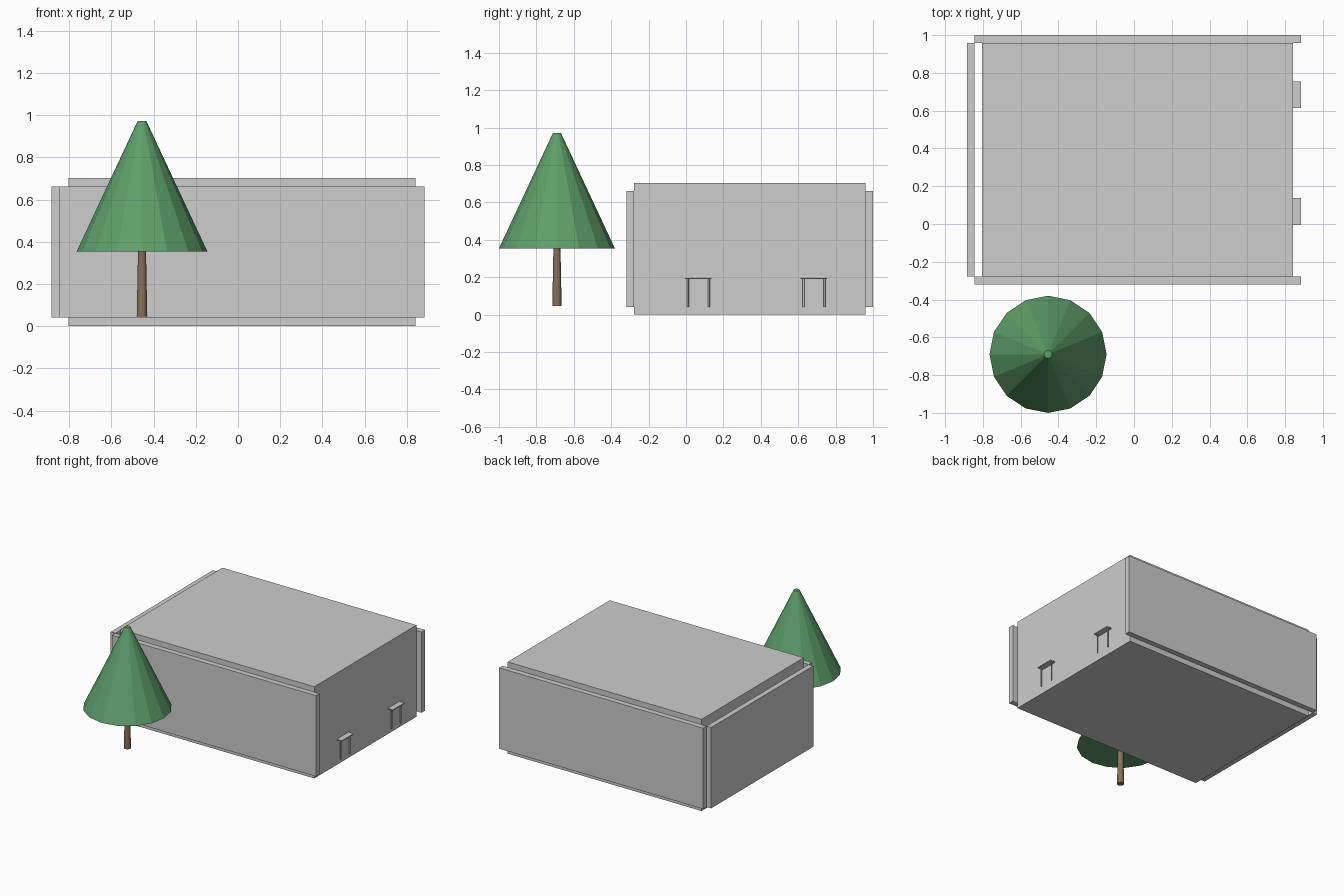
import bpy
import bmesh
from mathutils import Matrix, Vector

default = bpy.data.objects.get("Cube")
if default:
    bpy.data.objects.remove(default, do_unlink=True)


def material(name, rgb):
    mat = bpy.data.materials.new(name)
    mat.use_nodes = True
    colour = (*rgb, 1)
    mat.diffuse_color = colour
    mat.node_tree.nodes["Principled BSDF"].inputs["Base Color"].default_value = colour
    return mat


GREY = material("light_grey", (0.61, 0.61, 0.61))
GREEN = material("leaf_green", (0.11, 0.35, 0.14))
BROWN = material("bark_brown", (0.25, 0.16, 0.09))


def finish(name, bm, mat):
    mesh = bpy.data.meshes.new(name)
    bm.to_mesh(mesh)
    bm.free()
    mesh.materials.append(mat)
    obj = bpy.data.objects.new(name, mesh)
    bpy.context.collection.objects.link(obj)
    return obj


def box(name, low, high, mat=GREY):
    """Box between two opposite corners."""
    low, high = Vector(low), Vector(high)
    bm = bmesh.new()
    bmesh.ops.create_cube(bm, size=1, matrix=Matrix.Translation((low + high) / 2)
                          @ Matrix.Diagonal((*(high - low), 1)))
    return finish(name, bm, mat)


def cone(name, x, y, z0, z1, r0, r1, sides, mat):
    """Capped upright cone from z0 to z1."""
    bm = bmesh.new()
    bmesh.ops.create_cone(bm, cap_ends=True, segments=sides, radius1=r0, radius2=r1,
                          depth=z1 - z0,
                          matrix=Matrix.Translation((x, y, (z0 + z1) / 2)))
    return finish(name, bm, mat)


# Building body and the panels around it
WALL_LOW, WALL_HIGH = 0.042, 0.662
FRONT, BACK = -0.278, 0.959
box("building_body", (-0.804, FRONT, 0), (0.842, BACK, 0.703))
box("front_wall", (-0.845, -0.319, WALL_LOW), (0.885, FRONT, WALL_HIGH))
box("back_wall", (-0.845, BACK, WALL_LOW), (0.885, 1, WALL_HIGH))
box("left_outer_panel", (-0.885, FRONT, WALL_LOW), (-0.845, BACK, WALL_HIGH))

# Two small benches against the end wall
for label, y in (("front", 0.066), ("back", 0.684)):
    box(f"{label}_bench_seat", (0.842, y - 0.071, 0.19), (0.885, y + 0.071, 0.197))
    for side, offset in (("near", -0.056), ("far", 0.056)):
        cone(f"{label}_bench_{side}_leg", 0.864, y + offset,
             WALL_LOW, 0.19, 0.005, 0.005, 12, GREY)

# Tree
TREE_X, TREE_Y = -0.455, -0.69
cone("tree_trunk", TREE_X, TREE_Y, 0.045, 0.4, 0.025, 0.018, 16, BROWN)
cone("tree_foliage", TREE_X, TREE_Y, 0.354, 0.972, 0.31, 0.021, 16, GREEN)
